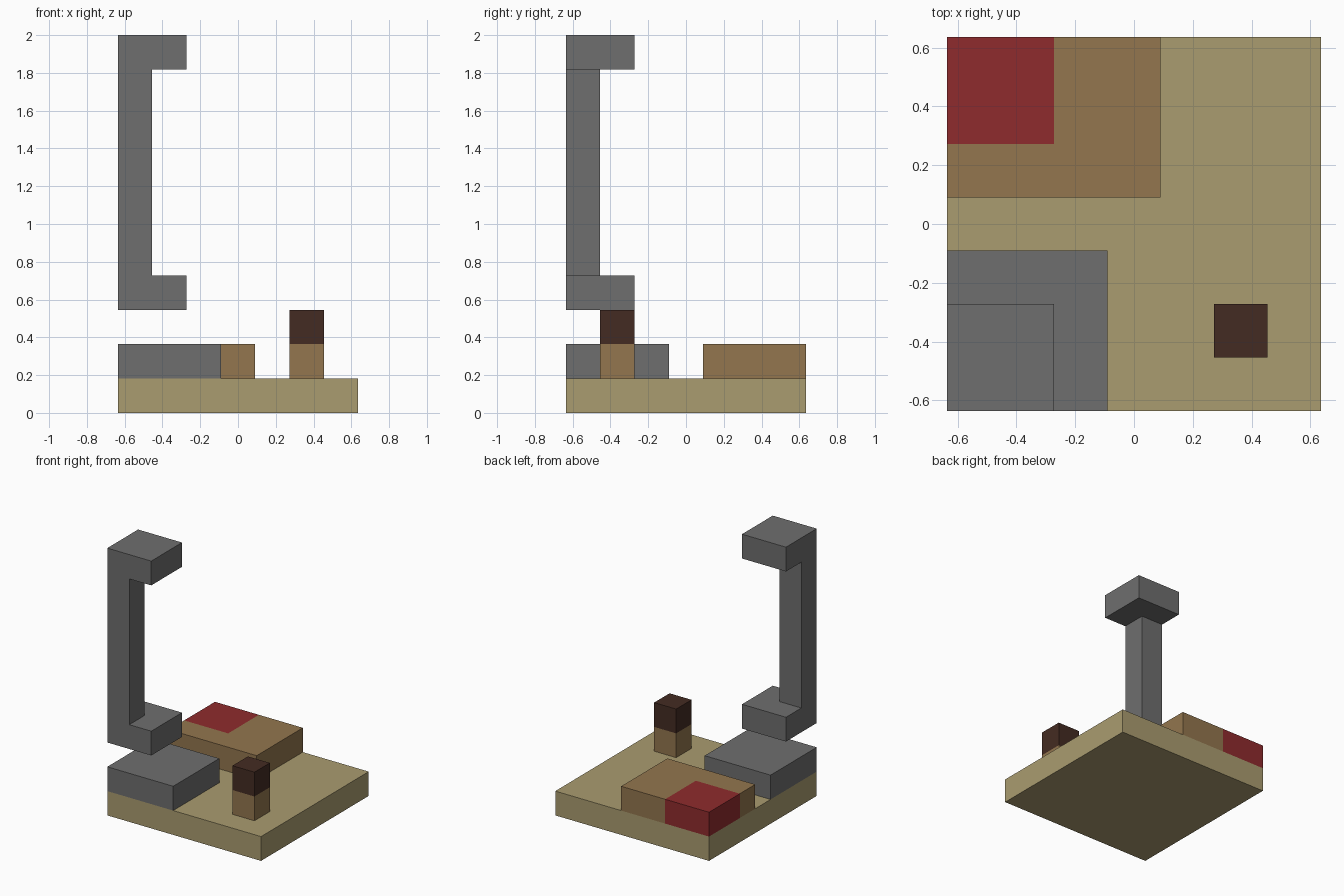
import bpy
import bmesh

if "Cube" in bpy.data.objects:
    bpy.data.objects.remove(bpy.data.objects["Cube"], do_unlink=True)

U = 2 / 11        # one block
HALF = 3.5        # half the base width, in blocks


def material(name, rgb):
    linear = [((c / 255 + 0.055) / 1.055) ** 2.4 for c in rgb] + [1.0]
    mat = bpy.data.materials.new(name)
    mat.use_nodes = True
    mat.diffuse_color = linear
    mat.node_tree.nodes["Principled BSDF"].inputs["Base Color"].default_value = linear
    return mat


def prism(name, outline, bottom, top, mat):
    """Extrude a plan outline (blocks from the -x, -y corner) upward."""
    bm = bmesh.new()
    base = bm.faces.new([bm.verts.new(((x - HALF) * U, (y - HALF) * U, bottom * U))
                         for x, y in outline])
    new = bmesh.ops.extrude_face_region(bm, geom=[base])["geom"]
    bmesh.ops.translate(bm, vec=(0, 0, (top - bottom) * U),
                        verts=[v for v in new if isinstance(v, bmesh.types.BMVert)])
    bmesh.ops.recalc_face_normals(bm, faces=bm.faces)
    mesh = bpy.data.meshes.new(name)
    bm.to_mesh(mesh)
    bm.free()
    mesh.materials.append(mat)
    obj = bpy.data.objects.new(name, mesh)
    bpy.context.collection.objects.link(obj)
    return obj


def square(x, y, size):
    return [(x, y), (x + size, y), (x + size, y + size), (x, y + size)]


sand = material("sand", (170, 156, 112))
grey = material("grey", (110, 110, 110))
brown = material("wood brown", (147, 118, 78))
dark = material("dark brown", (68, 43, 34))
red = material("red", (143, 43, 45))

# Ground plate
prism("base_plate", square(0, 0, 7), 0, 1, sand)

# Grey slab with the floating bracket above it
prism("grey_slab", square(0, 0, 3), 1, 2, grey)
prism("bracket_foot", square(0, 0, 2), 3, 4, grey)
prism("bracket_column", square(0, 0, 1), 4, 10, grey)
prism("bracket_cap", square(0, 0, 2), 10, 11, grey)

# Wooden platform wrapped around the red corner block
prism("wood_platform", [(0, 4), (4, 4), (4, 7), (2, 7), (2, 5), (0, 5)], 1, 2, brown)
prism("red_corner", square(0, 5, 2), 1, 2, red)

# Small post with dark top
prism("post_body", square(5, 1, 1), 1, 2, brown)
prism("post_top", square(5, 1, 1), 2, 3, dark)
